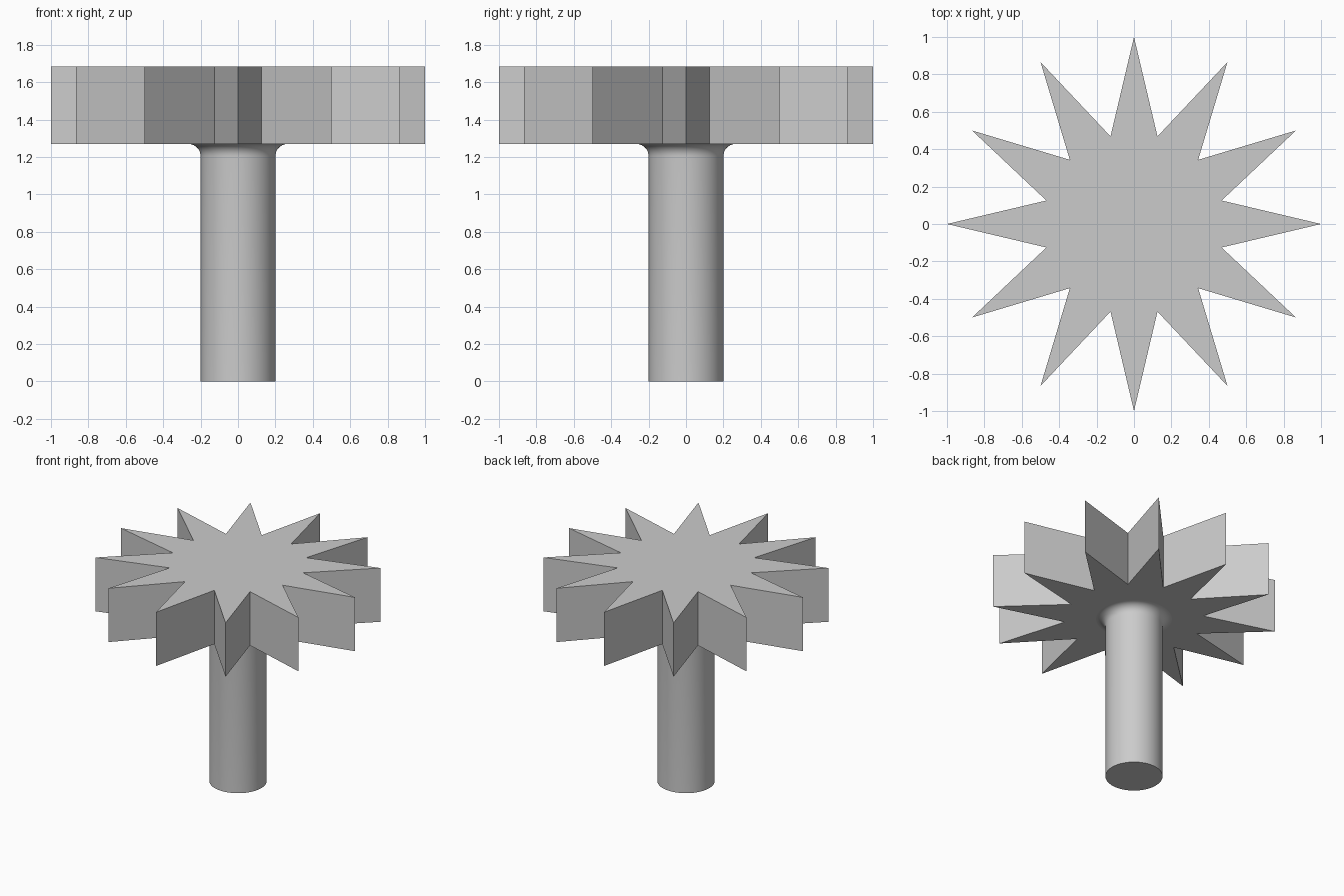
import bpy, bmesh
from math import sin, cos, pi

cube = bpy.data.objects.get("Cube")
if cube:
    bpy.data.objects.remove(cube, do_unlink=True)

POINTS, TIP_R, NOTCH_R = 12, 1.0, 0.485
HEAD_Z, TOP_Z = 1.27, 1.685
SHAFT_R, FILLET_R = 0.2, 0.065

grey = bpy.data.materials.new("plain grey")
grey.use_nodes = True
colour = (0.6, 0.6, 0.6, 1)
grey.diffuse_color = colour
grey.node_tree.nodes["Principled BSDF"].inputs["Base Color"].default_value = colour


def make_object(name, bm):
    bmesh.ops.recalc_face_normals(bm, faces=bm.faces)
    mesh = bpy.data.meshes.new(name)
    bm.to_mesh(mesh)
    bm.free()
    mesh.materials.append(grey)
    obj = bpy.data.objects.new(name, mesh)
    bpy.context.collection.objects.link(obj)
    return obj


# Star head: alternating tips and notches, extruded upward
bm = bmesh.new()
outline = []
for i in range(2 * POINTS):
    r = NOTCH_R if i % 2 else TIP_R
    a = pi * i / POINTS
    outline.append(bm.verts.new((r * cos(a), r * sin(a), HEAD_Z)))
base = bm.faces.new(outline)
result = bmesh.ops.extrude_face_region(bm, geom=[base], use_keep_orig=True)
top = [v for v in result["geom"] if isinstance(v, bmesh.types.BMVert)]
bmesh.ops.translate(bm, verts=top, vec=(0, 0, TOP_Z - HEAD_Z))
make_object("star_head", bm)

# Round shaft: straight profile flaring through a fillet into the head
profile = [(0, 0), (SHAFT_R, 0)]
for i in range(9):
    a = i / 8 * pi / 2
    profile.append((SHAFT_R + FILLET_R * (1 - cos(a)),
                    HEAD_Z - FILLET_R * (1 - sin(a))))
bm = bmesh.new()
verts = [bm.verts.new((r, 0, z)) for r, z in profile]
edges = [bm.edges.new(pair) for pair in zip(verts, verts[1:])]
bmesh.ops.spin(bm, geom=verts + edges, cent=(0, 0, 0), axis=(0, 0, 1),
               angle=2 * pi, steps=64, use_merge=True)
bmesh.ops.remove_doubles(bm, verts=bm.verts, dist=0.0001)
shaft = make_object("shaft", bm)

bpy.ops.object.select_all(action="DESELECT")
shaft.select_set(True)
bpy.context.view_layer.objects.active = shaft
bpy.ops.object.shade_smooth_by_angle(angle=pi / 6)
